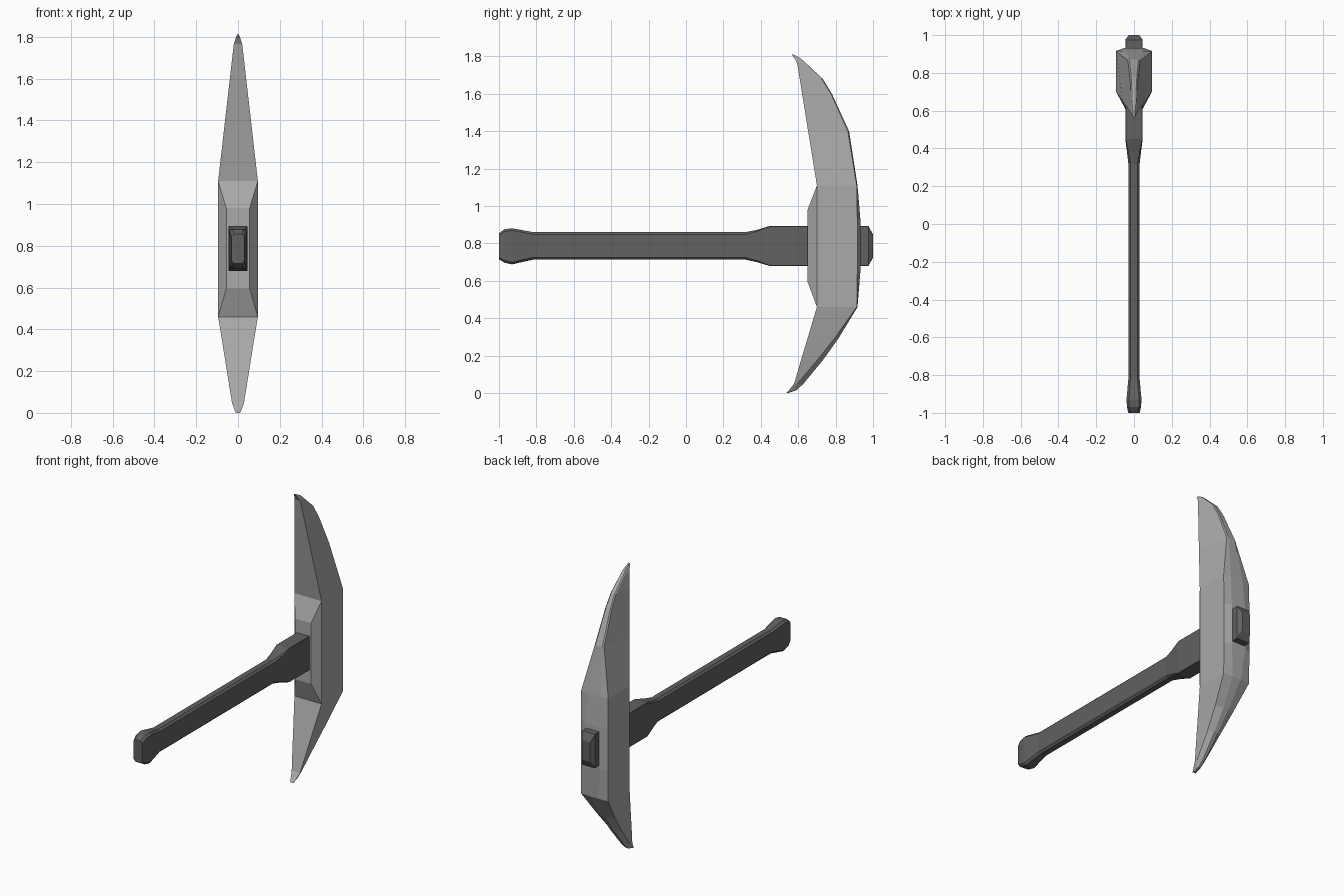
import bpy


def loft(name, rings, shade):
    """Skin a list of closed rings and cap both ends."""
    n = len(rings[0])
    verts = [v for r in rings for v in r]
    faces = [(i * n + j, i * n + (j + 1) % n, (i + 1) * n + (j + 1) % n, (i + 1) * n + j)
             for i in range(len(rings) - 1) for j in range(n)]
    faces += [tuple(range(n))[::-1], tuple(range(len(verts) - n, len(verts)))]
    mesh = bpy.data.meshes.new(name)
    mesh.from_pydata(verts, [], faces)
    obj = bpy.data.objects.new(name, mesh)
    bpy.context.collection.objects.link(obj)
    bpy.ops.object.select_all(action='DESELECT')
    obj.select_set(True)
    bpy.context.view_layer.objects.active = obj
    bpy.ops.object.mode_set(mode='EDIT')
    bpy.ops.mesh.select_all(action='SELECT')
    bpy.ops.mesh.remove_doubles(threshold=0.0001)
    bpy.ops.mesh.normals_make_consistent(inside=False)
    bpy.ops.object.mode_set(mode='OBJECT')
    mat = bpy.data.materials.new(name + "_grey")
    mat.diffuse_color = (shade, shade, shade, 1)
    mesh.materials.append(mat)
    return obj


def octagon(y, hx, z0, z1, c):
    """Chamfered rectangle across the handle."""
    return [(-hx + c, y, z0), (hx - c, y, z0), (hx, y, z0 + c), (hx, y, z1 - c),
            (hx - c, y, z1), (-hx + c, y, z1), (-hx, y, z1 - c), (-hx, y, z0 + c)]


def rect(y, hx, z0, z1):
    return [(-hx, y, z0), (hx, y, z0), (hx, y, z1), (-hx, y, z1)]


def blade_ring(z, yf, wf, ys, ws, yb, wb):
    """Six-sided blade section: front edge, side edge, back ridge."""
    return [(-wf, yf, z), (wf, yf, z), (ws, ys, z), (wb, yb, z), (-wb, yb, z), (-ws, ys, z)]


# Handle: y, half width, bottom, top, chamfer
loft("handle", [octagon(*s) for s in (
    (-1.0, 0.030, 0.715, 0.855, 0.012),
    (-0.97, 0.037, 0.697, 0.876, 0.012),
    (-0.93, 0.040, 0.688, 0.881, 0.012),
    (-0.90, 0.037, 0.695, 0.876, 0.012),
    (-0.82, 0.030, 0.713, 0.861, 0.012),
    (0.32, 0.030, 0.713, 0.861, 0.012),
    (0.38, 0.037, 0.700, 0.873, 0.008),
    (0.45, 0.046, 0.679, 0.894, 0.003),
    (0.975, 0.046, 0.679, 0.894, 0.003),
    (1.0, 0.028, 0.725, 0.848, 0.003))], 0.12)

# Curved double-pointed head
loft("pick_head", [blade_ring(*s) for s in (
    (0.0, 0.535, 0.010, 0.540, 0.010, 0.545, 0.006),
    (0.015, 0.550, 0.017, 0.570, 0.014, 0.590, 0.006),
    (0.05, 0.578, 0.029, 0.594, 0.026, 0.628, 0.008),
    (0.18, 0.616, 0.050, 0.705, 0.044, 0.735, 0.012),
    (0.30, 0.652, 0.069, 0.800, 0.065, 0.820, 0.018),
    (0.46, 0.700, 0.095, 0.913, 0.095, 0.917, 0.030),
    (0.66, 0.700, 0.095, 0.916, 0.095, 0.933, 0.050),
    (0.92, 0.700, 0.095, 0.916, 0.095, 0.933, 0.050),
    (1.11, 0.700, 0.095, 0.913, 0.095, 0.917, 0.045),
    (1.40, 0.653, 0.062, 0.865, 0.032, 0.872, 0.024),
    (1.60, 0.621, 0.039, 0.775, 0.022, 0.780, 0.015),
    (1.68, 0.608, 0.030, 0.725, 0.018, 0.732, 0.012),
    (1.765, 0.594, 0.020, 0.632, 0.014, 0.640, 0.010),
    (1.79, 0.580, 0.012, 0.605, 0.010, 0.613, 0.007),
    (1.81, 0.565, 0.005, 0.570, 0.005, 0.575, 0.004))], 0.4)

# Tapered collar where the handle enters the head
loft("head_collar", [rect(0.65, 0.056, 0.595, 0.98), rect(0.70, 0.095, 0.46, 1.11),
                     rect(0.72, 0.094, 0.48, 1.09)], 0.4)
